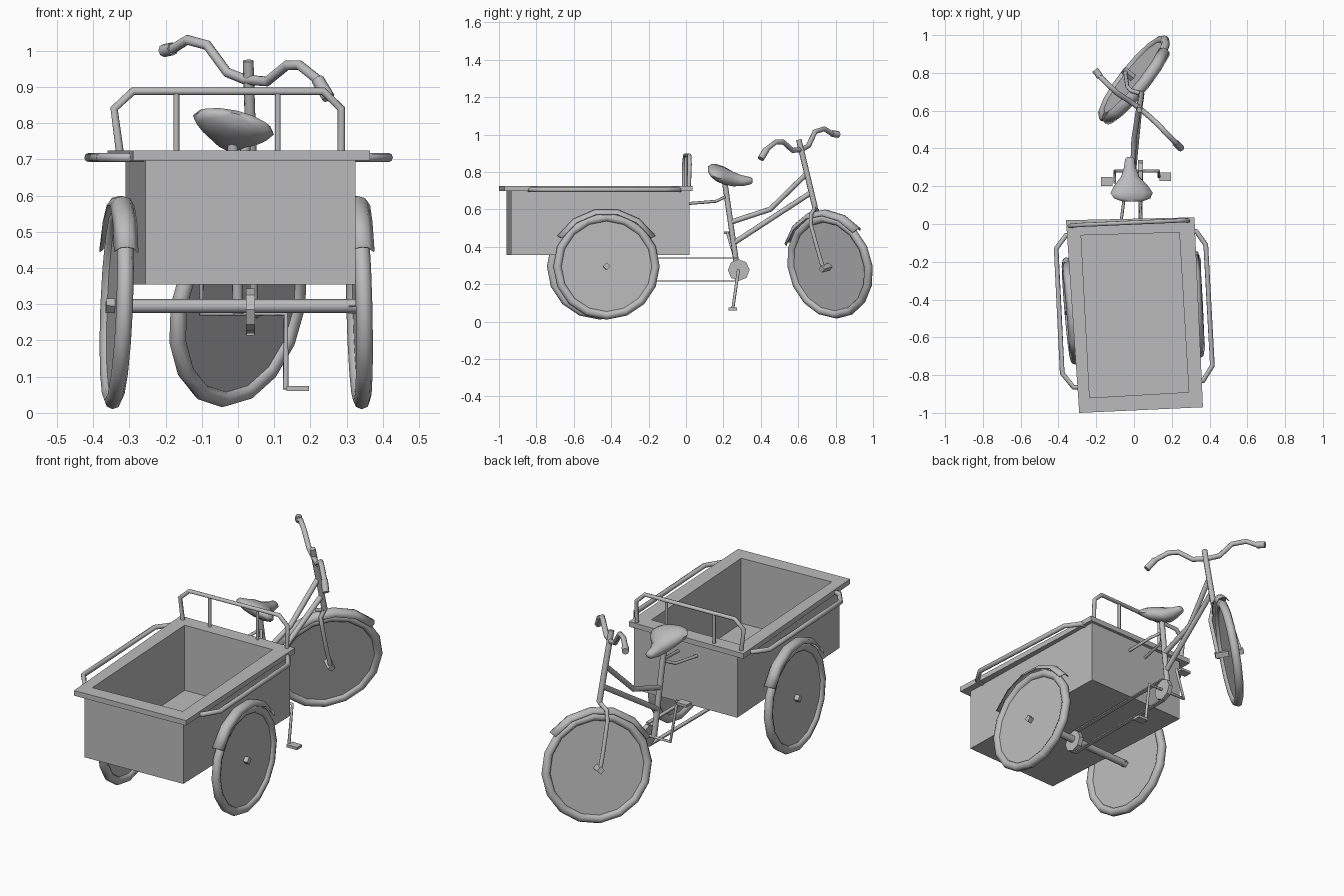
import bpy, bmesh, math
from mathutils import Vector, Matrix

if "Cube" in bpy.data.objects:
    bpy.data.objects.remove(bpy.data.objects["Cube"])

GREY = (0.5, 0.5, 0.5, 1)
grey = bpy.data.materials.new("plain_grey")
grey.use_nodes = True
grey.diffuse_color = GREY
grey.node_tree.nodes["Principled BSDF"].inputs["Base Color"].default_value = GREY


def add(name, data):
    obj = bpy.data.objects.new(name, data)
    bpy.context.collection.objects.link(obj)
    data.materials.append(grey)
    return obj


def finish(name, bm, angle=None):
    bmesh.ops.recalc_face_normals(bm, faces=bm.faces)
    mesh = bpy.data.meshes.new(name)
    bm.to_mesh(mesh)
    bm.free()
    obj = add(name, mesh)
    if angle:
        bpy.ops.object.select_all(action='DESELECT')
        obj.select_set(True)
        bpy.context.view_layer.objects.active = obj
        bpy.ops.object.shade_smooth_by_angle(angle=math.radians(angle))
    return obj


def loft(name, rings, angle=None, closed=True, caps=True, wrap=False):
    """Skin a list of equally long rings of points."""
    bm = bmesh.new()
    rows = [[bm.verts.new(p) for p in ring] for ring in rings]
    n = len(rows[0])
    pairs = list(zip(rows, rows[1:])) + ([(rows[-1], rows[0])] if wrap else [])
    for a, b in pairs:
        for i in range(n if closed else n - 1):
            j = (i + 1) % n
            bm.faces.new((a[i], a[j], b[j], b[i]))
    if caps:
        bm.faces.new(rows[0])
        bm.faces.new(rows[-1])
    return finish(name, bm, angle)


def tube(name, points, radius):
    curve = bpy.data.curves.new(name, 'CURVE')
    curve.dimensions = '3D'
    curve.bevel_depth = radius
    curve.bevel_resolution = 2
    curve.use_fill_caps = True
    spline = curve.splines.new('POLY')
    spline.points.add(len(points) - 1)
    for sp, p in zip(spline.points, points):
        sp.co = (*p, 1)
    return add(name, curve)


def disc(name, frame, radius, depth, sides):
    bm = bmesh.new()
    bmesh.ops.create_cone(bm, cap_ends=True, segments=sides, radius1=radius,
                          radius2=radius, depth=depth, matrix=frame)
    return finish(name, bm)


def block(name, center, size):
    bm = bmesh.new()
    bmesh.ops.create_cube(bm, size=1, matrix=Matrix.Translation(center) @ Matrix.Diagonal((*size, 1)))
    return finish(name, bm)


def wheel_frame(center, normal):
    """Local x forward, y up, z along the axle."""
    n = Vector(normal).normalized()
    up = (Vector((0, 0, 1)) - n * n.z).normalized()
    m = Matrix((up.cross(n), up, n)).transposed().to_4x4()
    return Matrix.Translation(center) @ m


def polar(frame, r, a, w):
    return frame @ Vector((r * math.cos(a), r * math.sin(a), w))


def wheel(side, frame, start, end, hub):
    sides = 16
    rings = [[polar(frame, 0.262 + 0.023 * math.cos(t), math.tau * k / sides, 0.023 * math.sin(t))
              for t in (math.tau * i / 8 for i in range(8))] for k in range(sides)]
    loft(side + "_tyre", rings, 50, caps=False, wrap=True)
    disc(side + "_wheel_disc", frame, 0.25, 0.012, sides)
    disc(side + "_hub", frame, 0.02, hub, 4)
    # mudguard: a shallow roof section swept over the wheel
    section = ((-0.034, 0.283), (-0.02, 0.304), (0, 0.31), (0.02, 0.304), (0.034, 0.283))
    steps = 5
    arcs = [math.radians(start + (end - start) * k / steps) for k in range(steps + 1)]
    guard = loft(side + "_mudguard", [[polar(frame, r, a, w) for w, r in section] for a in arcs],
                 40, closed=False, caps=False)
    guard.modifiers.new("thickness", 'SOLIDIFY').thickness = 0.004


# cargo box: slightly tapered open crate with an overhanging rim
wall = ((-0.255, -0.96), (0.325, -0.935), (0.30, 0.02), (-0.31, 0.0))
rim = ((-0.29, -1.0), (0.365, -0.97), (0.32, 0.035), (-0.36, 0.02))
inner = ((-0.235, -0.92), (0.29, -0.89), (0.24, -0.045), (-0.28, -0.06))
levels = ((wall, 0.355), (wall, 0.697), (rim, 0.697), (rim, 0.725), (inner, 0.725), (inner, 0.37))
loft("cargo_box", [[(x, y, z) for x, y in outline] for outline, z in levels])

# box rails
tube("right_side_rail", [(-0.31, -0.05, 0.705), (-0.36, -0.06, 0.705), (-0.412, -0.13, 0.705),
                         (-0.38, -0.79, 0.705), (-0.32, -0.865, 0.705), (-0.26, -0.86, 0.705)], 0.013)
tube("left_side_rail", [(0.29, -0.03, 0.705), (0.33, -0.04, 0.705), (0.38, -0.11, 0.705),
                        (0.415, -0.75, 0.705), (0.365, -0.83, 0.705), (0.31, -0.84, 0.705)], 0.013)
tube("back_rail", [(-0.325, -0.01, 0.71), (-0.342, -0.01, 0.84), (-0.29, -0.005, 0.888),
                   (0.235, 0.018, 0.888), (0.285, 0.02, 0.84), (0.285, 0.015, 0.71)], 0.011)
for x, y in ((-0.17, 0.0), (0.11, 0.012)):
    tube("back_rail_post", [(x, y, 0.71), (x, y, 0.888)], 0.008)

# wheels, mudguards and axle
wheel("right", wheel_frame((-0.335, -0.46, 0.295), (1, 0.085, -0.04)), 32, 148, 0.06)
wheel("left", wheel_frame((0.335, -0.425, 0.295), (1, 0.05, 0.025)), 32, 148, 0.06)
steer = wheel_frame((0, 0.77, 0.295), (0.765, -0.61, -0.2))
wheel("steering", steer, 42, 155, 0.15)
tube("axle", [(-0.325, -0.46, 0.295), (0.325, -0.425, 0.295)], 0.019)

# fork, steering column and handlebar
crown = Vector((0.04, 0.69, 0.61))
for side, s in (("right", -1), ("left", 1)):
    tube(side + "_fork_leg", [crown, steer @ Vector((-0.06, 0.29, s * 0.03)),
                              steer @ Vector((-0.055, 0.24, s * 0.05)),
                              steer @ Vector((-0.025, 0.1, s * 0.055)),
                              steer @ Vector((0, 0, s * 0.06))], 0.011)
tube("steering_column", [crown, (0.028, 0.603, 0.972)], 0.015)
bar = [(0.25, 0.40, 0.87), (0.22, 0.43, 0.92), (0.17, 0.48, 0.96), (0.135, 0.52, 0.96),
       (0.08, 0.57, 0.915), (0.02, 0.62, 0.92), (-0.03, 0.655, 0.94), (-0.085, 0.69, 1.015),
       (-0.14, 0.74, 1.03), (-0.18, 0.78, 1.005), (-0.205, 0.815, 1.0)]
tube("handlebar", bar, 0.014)
tube("left_grip", bar[:2], 0.018)
tube("right_grip", bar[-2:], 0.018)

# frame
tube("seat_tube", [(-0.015, 0.205, 0.76), (0.0, 0.275, 0.275)], 0.015)
tube("top_tube", [(-0.008, 0.235, 0.53), (0.0, 0.45, 0.60), (0.03, 0.645, 0.79)], 0.014)
tube("down_tube", [(-0.005, 0.255, 0.42), (0.035, 0.67, 0.69)], 0.014)
for x in (-0.07, 0.04):
    tube("box_brace", [(x, 0.0, 0.63), (x * 0.7, 0.16, 0.643), (-0.012, 0.217, 0.67)], 0.008)

# saddle: rounded sections from the wide back to the narrow nose, rolled to one side
roll = Matrix.Translation((-0.016, 0, 0.78)) @ Matrix.Rotation(math.radians(13), 4, 'Y')
sections = ((0.118, 0.05, 0.035, 0.012), (0.135, 0.098, 0.028, 0.028), (0.165, 0.115, 0.015, 0.04),
            (0.205, 0.09, 0.0, 0.045), (0.25, 0.05, -0.018, 0.04), (0.30, 0.032, -0.028, 0.03),
            (0.345, 0.025, -0.028, 0.02), (0.356, 0.012, -0.028, 0.01))
loft("saddle", [[roll @ Vector((w * math.cos(t), y, z + h * math.sin(t)))
                 for t in (math.tau * i / 12 for i in range(12))] for y, w, z, h in sections], 60)

# chain drive
across = Matrix.Rotation(math.radians(90), 4, 'Y')
for name, y, z in (("crank_sprocket", 0.282, 0.275), ("axle_sprocket", -0.44, 0.285)):
    disc(name, Matrix.Translation((0.035, y, z)) @ across, 0.058, 0.025, 8)
for name, z in (("upper_chain", 0.34), ("lower_chain", 0.217)):
    block(name, (0.035, -0.08, z), (0.022, 0.72, 0.007))

# cranks and pedals
tube("left_crank", [(0.01, 0.28, 0.275), (0.132, 0.28, 0.275), (0.132, 0.25, 0.065)], 0.008)
tube("right_crank", [(0.01, 0.28, 0.275), (-0.102, 0.28, 0.275), (-0.102, 0.22, 0.48)], 0.008)
block("left_pedal", (0.165, 0.25, 0.067), (0.062, 0.045, 0.014))
block("right_pedal", (-0.145, 0.225, 0.475), (0.062, 0.045, 0.014))
